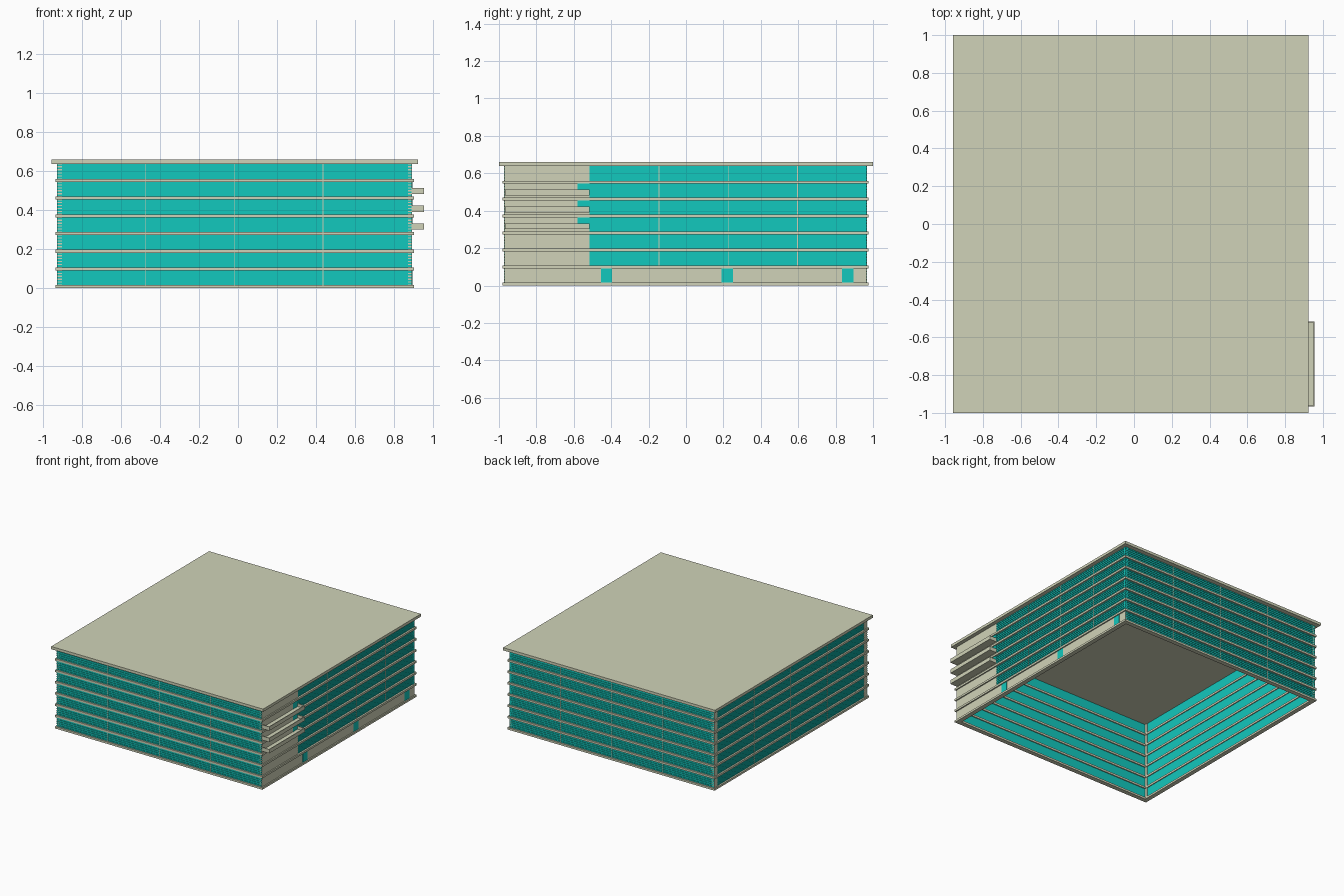
import bpy, bmesh
from mathutils import Matrix, Vector

if "Cube" in bpy.data.objects:
    bpy.data.objects.remove(bpy.data.objects["Cube"])


def material(name, rgb):
    m = bpy.data.materials.new(name)
    m.diffuse_color = (*rgb, 1)
    m.use_nodes = True
    m.node_tree.nodes["Principled BSDF"].inputs["Base Color"].default_value = m.diffuse_color
    return m


CREAM = material("cream_concrete", (0.63, 0.65, 0.48))
TEAL = material("teal_glass", (0.006, 0.58, 0.51))


def boxes(name, items, mat):
    """One object made of (x0, x1, y0, y1, z0, z1) boxes."""
    bm = bmesh.new()
    for x0, x1, y0, y1, z0, z1 in items:
        size = Matrix.Diagonal((x1 - x0, y1 - y0, z1 - z0, 1))
        mid = Vector((x0 + x1, y0 + y1, z0 + z1)) / 2
        bmesh.ops.create_cube(bm, size=1, matrix=Matrix.Translation(mid) @ size)
    me = bpy.data.meshes.new(name)
    bm.to_mesh(me)
    bm.free()
    me.materials.append(mat)
    ob = bpy.data.objects.new(name, me)
    bpy.context.collection.objects.link(ob)
    return ob


# Overall outline of the hollow shell
X0, X1, Y0, Y1 = -0.928, 0.892, -0.97, 0.967
T = 0.02            # wall thickness
PITCH = 0.0907      # floor to floor
SLAB = 0.016        # floor band height
ROOF = 0.638
FLOORS = 7
SPLIT = -0.515      # right side: solid wall in front of this, glass behind


def floor_span(k):
    return k * PITCH + SLAB, (k + 1) * PITCH if k < FLOORS - 1 else ROOF


# Roof plate
boxes("roof", [(-0.957, 0.923, -1, 1, ROOF, 0.66)], CREAM)

# Projecting floor bands running round the shell
bands = []
ox0, ox1, oy0, oy1 = X0 - 0.009, X1 + 0.01, Y0 - 0.01, Y1 + 0.009
w = 0.036
for k in range(FLOORS):
    z0, z1 = k * PITCH, k * PITCH + SLAB
    bands += [(ox0, ox1, oy0, oy0 + w, z0, z1), (ox0, ox1, oy1 - w, oy1, z0, z1),
              (ox0, ox0 + w, oy0 + w, oy1 - w, z0, z1),
              (ox1 - w, ox1, oy0 + w, oy1 - w, z0, z1)]
boxes("floor_bands", bands, CREAM)


def curtain_wall(name, side, a, b, first):
    """Glass panes, horizontal slats and bay dividers along one side."""
    plane = {"front": Y0 - 0.002, "back": Y1, "left": X0, "right": X1}[side]
    inward = 1 if side in ("front", "left") else -1

    def place(u0, u1, d0, d1, z0, z1):
        p, q = sorted((plane + inward * d0, plane + inward * d1))
        if side in ("front", "back"):
            return (u0, u1, p, q, z0, z1)
        return (p, q, u0, u1, z0, z1)

    glass, slats, dividers = [], [], []
    for k in range(first, FLOORS):
        z0, z1 = floor_span(k)
        glass.append(place(a, b, 0.004, T, z0, z1))
        step = (z1 - z0) / 5
        for i in range(5):
            zc = z0 + (i + 0.5) * step
            slats.append(place(a, b, 0, 0.004, zc - step * 0.3, zc + step * 0.3))
        for i in (1, 2, 3):
            u = a + (b - a) * i / 4
            dividers.append(place(u - 0.002, u + 0.002, -0.001, 0.005, z0, z1))
    boxes(name + "_glass", glass, TEAL)
    boxes(name + "_slats", slats, TEAL)
    boxes(name + "_dividers", dividers, CREAM)


curtain_wall("front", "front", X0, X1 - 0.002, 0)
curtain_wall("back", "back", X0 + 0.001, X1 - 0.001, 0)
curtain_wall("left", "left", Y0 + 0.04, Y1 - 0.04, 0)
curtain_wall("right", "right", SPLIT, Y1 - 0.001, 1)

# Corner posts at both ends of the left side
boxes("corner_posts", [(X0 - 0.001, X0 + T + 0.004, y, y + 0.04, 0.002, ROOF)
                       for y in (Y0 + 0.001, Y1 - 0.041)], CREAM)

# Solid wall on the right side and its ground floor
boxes("right_solid_wall", [(X1 - T, X1, Y0, SPLIT, 0.002, ROOF)], CREAM)
boxes("ground_floor_wall",
      [(X1 - T, X1, SPLIT, Y1 - 0.002, 0.002, PITCH + 0.002)], CREAM)

# Ground floor doors
boxes("ground_doors", [(X1 - T - 0.001, X1 + 0.002, y, y + 0.06, SLAB, PITCH)
                       for y in (-0.455, 0.19, 0.835)], TEAL)

# Balconies with low parapets, each with a door
trays, doors = [], []
for k in (3, 4, 5):
    z = k * PITCH + 0.029
    top, out, y0, y1 = z + 0.031, 0.955, Y0 + 0.003, SPLIT
    trays += [(X1 - 0.002, out, y0, y1, z, z + 0.008),
              (out - 0.006, out, y0, y1, z + 0.008, top),
              (X1 - 0.002, out - 0.006, y0, y0 + 0.006, z + 0.008, top),
              (X1 - 0.002, out - 0.006, y1 - 0.006, y1, z + 0.008, top)]
    doors.append((X1 - T - 0.001, X1 + 0.002, -0.58, SPLIT, z + 0.008, (k + 1) * PITCH))
boxes("balconies", trays, CREAM)
boxes("balcony_doors", doors, TEAL)
